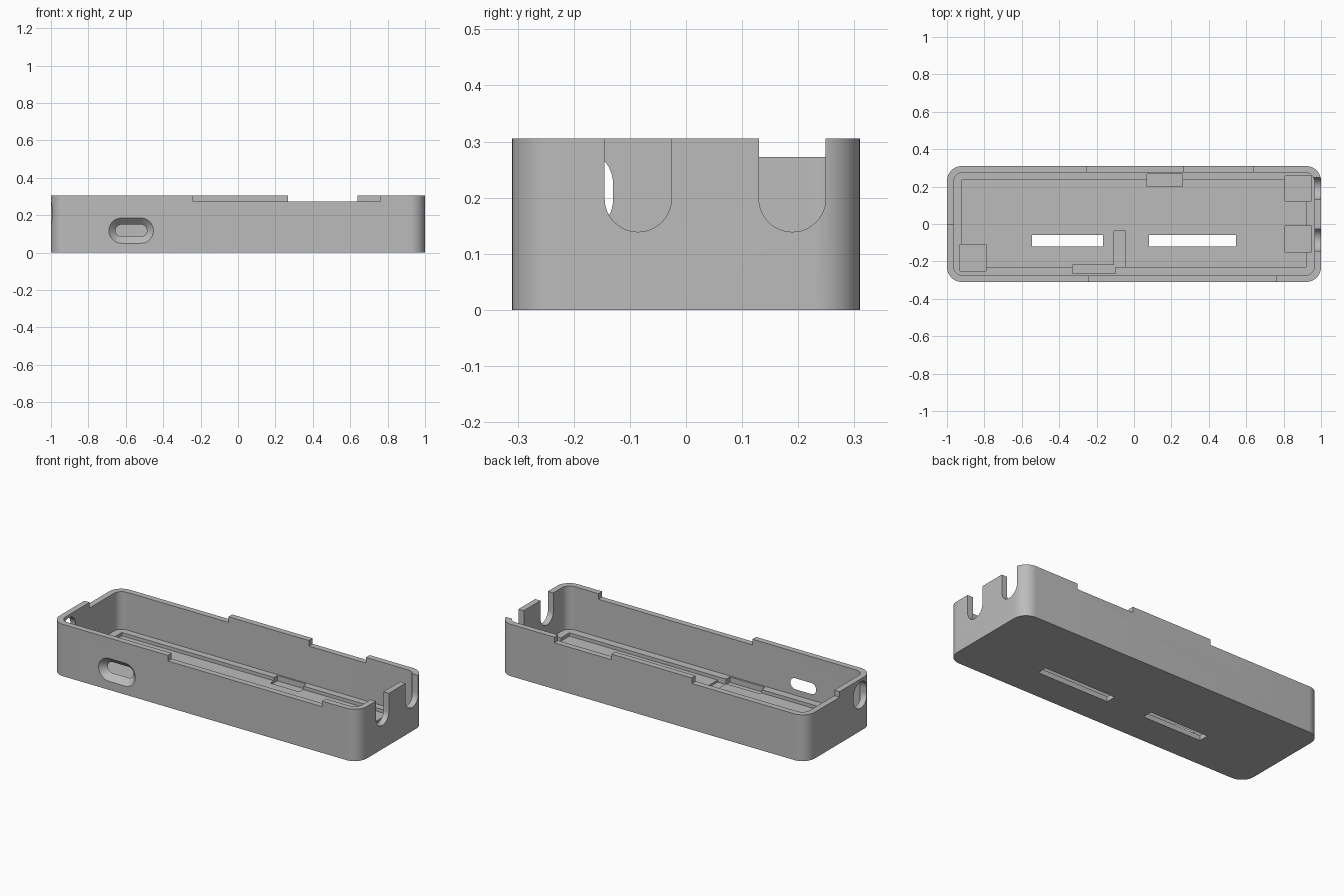
import bpy, bmesh, math
from mathutils import Vector

cube = bpy.data.objects.get("Cube")
if cube:
    bpy.data.objects.remove(cube, do_unlink=True)

HEIGHT = 0.305
RIM_LOW = 0.272
LEDGE, FLOOR, RECESS = 0.05, 0.03, 0.018

grey = bpy.data.materials.new("plain grey")
grey.use_nodes = True
grey.diffuse_color = (0.5, 0.5, 0.5, 1)
grey.node_tree.nodes["Principled BSDF"].inputs["Base Color"].default_value = (0.5, 0.5, 0.5, 1)


def outline(u0, u1, v0, v1, r=0.0, steps=12):
    """Rectangle outline with optional rounded corners."""
    if r == 0:
        return [(u0, v0), (u1, v0), (u1, v1), (u0, v1)]
    pts = []
    centres = [(u1 - r, v1 - r), (u0 + r, v1 - r), (u0 + r, v0 + r), (u1 - r, v0 + r)]
    for q, (cu, cv) in enumerate(centres):
        for i in range(steps + 1):
            a = (q + i / steps) * math.pi / 2
            pts.append((cu + r * math.cos(a), cv + r * math.sin(a)))
    return pts


def loft(name, axis, sections):
    """Solid through (position, outline) sections along an axis."""
    place = {"x": lambda p, u, v: (p, u, v),
             "y": lambda p, u, v: (u, p, v),
             "z": lambda p, u, v: (u, v, p)}[axis]
    bm = bmesh.new()
    rings = [[bm.verts.new(Vector(place(p, u, v))) for u, v in pts] for p, pts in sections]
    n = len(rings[0])
    for a, b in zip(rings, rings[1:]):
        for i in range(n):
            j = (i + 1) % n
            bm.faces.new((a[i], a[j], b[j], b[i]))
    bm.faces.new(rings[0])
    bm.faces.new(rings[-1])
    bmesh.ops.remove_doubles(bm, verts=bm.verts, dist=1e-5)
    bmesh.ops.recalc_face_normals(bm, faces=bm.faces)
    mesh = bpy.data.meshes.new(name)
    bm.to_mesh(mesh)
    bm.free()
    mesh.materials.append(grey)
    obj = bpy.data.objects.new(name, mesh)
    bpy.context.collection.objects.link(obj)
    return obj


def prism(name, axis, p0, p1, pts):
    return loft(name, axis, [(p0, pts), (p1, pts)])


# Outer shell
tray = prism("case_tray", "z", 0, HEIGHT, outline(-1, 1, -0.31, 0.31, 0.08))
cutters = []

# Main cavity and the lower floor inside the ledge
cutters.append(prism("cavity", "z", LEDGE, 0.5, outline(-0.965, 0.965, -0.275, 0.275, 0.05)))
cutters.append(prism("floor_pocket", "z", FLOOR, 0.1, outline(-0.92, 0.92, -0.23, 0.235)))

# Shallow recesses in the floor and ledge
for box in [(0.807, 0.948, 0.122, 0.257), (0.807, 0.95, -0.15, -0.01),
            (-0.93, -0.79, -0.25, -0.11), (0.07, 0.26, 0.2, 0.266),
            (-0.108, -0.045, -0.23, -0.037), (-0.33, -0.1, -0.264, -0.218)]:
    cutters.append(prism("recess", "z", RECESS, 0.09, outline(*box)))

# Long slots through the floor
for x0, x1 in [(-0.545, -0.165), (0.08, 0.545)]:
    cutters.append(prism("floor_slot", "z", -0.1, 0.08, outline(x0, x1, -0.12, -0.06)))

# Lowered sections of the rim: front, back and back corner
for box in [(-0.24, 0.763, -0.4, -0.25), (0.268, 0.64, 0.25, 0.4), (-1.1, -0.255, 0, 0.4)]:
    cutters.append(prism("rim_notch", "z", RIM_LOW, 0.5, outline(*box)))

# Open cable slots with round bottoms in the end wall
for y0, y1 in [(-0.145, -0.026), (0.13, 0.249)]:
    cutters.append(prism("cable_slot", "x", 0.93, 1.1, outline(y0, y1, 0.139, 0.6, 0.0594)))

# Rounded opening in the opposite end wall
cutters.append(prism("end_opening", "x", -1.1, -0.93, outline(-0.26, -0.13, 0.133, 0.288, 0.064)))

# Flared port in the front wall
wide = outline(-0.69, -0.452, 0.05, 0.185, 0.0674)
narrow = outline(-0.655, -0.487, 0.085, 0.15, 0.0324)
cutters.append(loft("port", "y", [(-0.35, wide), (-0.31, wide), (-0.275, narrow), (-0.2, narrow)]))

# Cut everything out of the shell
for cutter in cutters:
    cutter.hide_render = True
    mod = tray.modifiers.new(cutter.name, "BOOLEAN")
    mod.operation = "DIFFERENCE"
    mod.solver = "EXACT"
    mod.object = cutter

bpy.context.view_layer.update()
graph = bpy.context.evaluated_depsgraph_get()
finished = bpy.data.meshes.new_from_object(tray.evaluated_get(graph))
tray.modifiers.clear()
tray.data = finished
for cutter in cutters:
    bpy.data.objects.remove(cutter, do_unlink=True)

# Smooth round corners, crisp edges
bpy.ops.object.select_all(action="DESELECT")
tray.select_set(True)
bpy.context.view_layer.objects.active = tray
bpy.ops.object.shade_smooth_by_angle(angle=math.radians(30))
